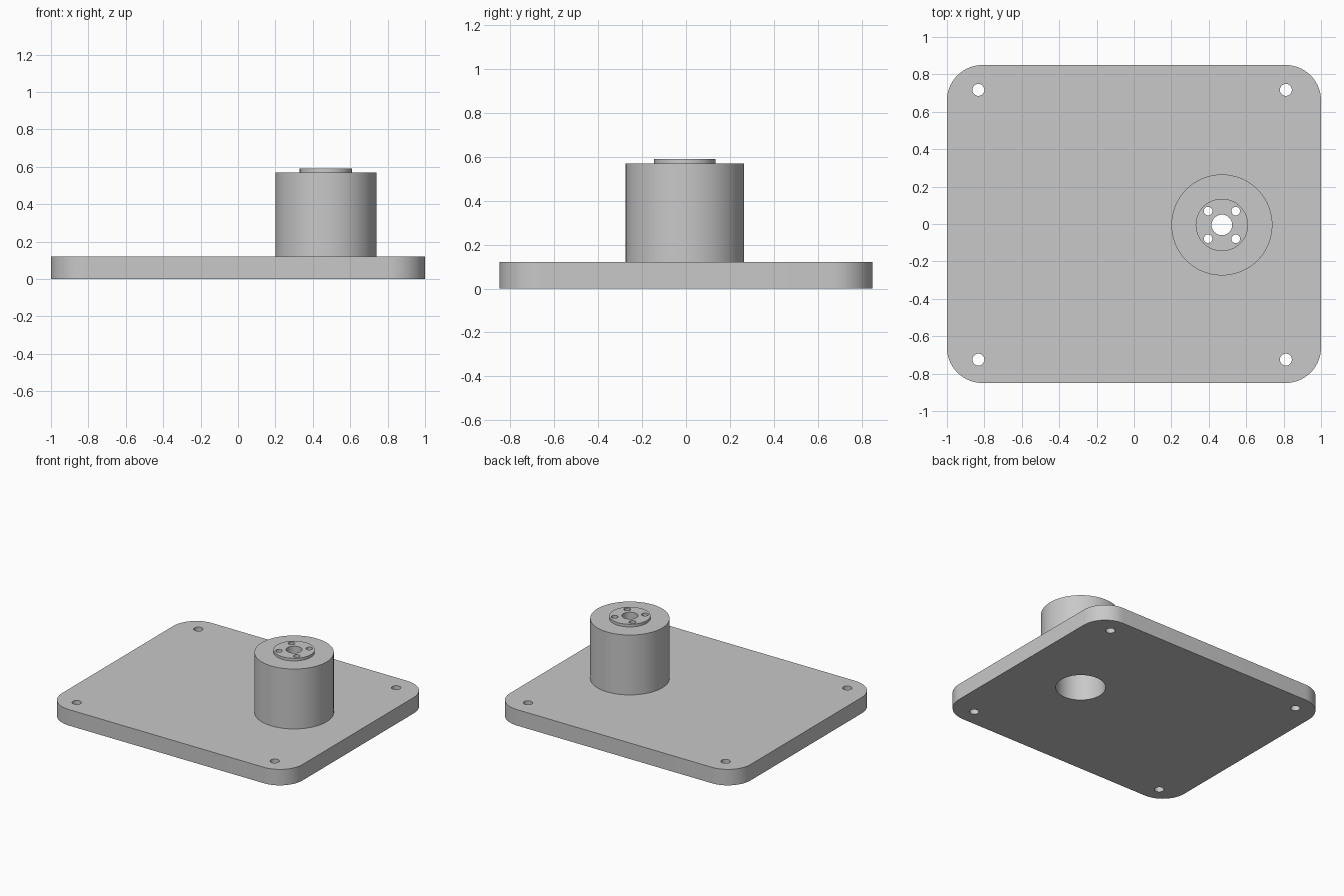
import bpy
import bmesh
import math

default = bpy.data.objects.get("Cube")
if default:
    bpy.data.objects.remove(default, do_unlink=True)

# Single grey material
grey = bpy.data.materials.new("machined grey")
grey.use_nodes = True
GREY = (0.58, 0.58, 0.58, 1)
grey.diffuse_color = GREY
grey.node_tree.nodes["Principled BSDF"].inputs["Base Color"].default_value = GREY

THICK, BOSS_TOP, RIM_TOP, ROOF = 0.12, 0.57, 0.59, 0.49
BX, BY = 0.47, -0.005


def prism(name, outline, z0, z1):
    """Extrude a closed outline from z0 up to z1."""
    bm = bmesh.new()
    base = bm.faces.new([bm.verts.new((x, y, z0)) for x, y in outline])
    top = bmesh.ops.extrude_face_region(bm, geom=[base])["geom"]
    verts = [v for v in top if isinstance(v, bmesh.types.BMVert)]
    bmesh.ops.translate(bm, verts=verts, vec=(0, 0, z1 - z0))
    bmesh.ops.recalc_face_normals(bm, faces=bm.faces)
    mesh = bpy.data.meshes.new(name)
    bm.to_mesh(mesh)
    bm.free()
    mesh.materials.append(grey)
    obj = bpy.data.objects.new(name, mesh)
    bpy.context.collection.objects.link(obj)
    return obj


def arc(x, y, r, start, sweep, n):
    return [(x + r * math.cos(start + sweep * i / n),
             y + r * math.sin(start + sweep * i / n)) for i in range(n + 1)]


def cylinder(name, x, y, r, z0, z1, n=48):
    return prism(name, arc(x, y, r, 0, math.tau, n)[:-1], z0, z1)


def combine(target, tool, operation):
    """Apply a boolean and discard the tool."""
    mod = target.modifiers.new(operation.title(), 'BOOLEAN')
    mod.operation, mod.solver, mod.object = operation, 'EXACT', tool
    bpy.context.view_layer.objects.active = target
    bpy.ops.object.modifier_apply(modifier=mod.name)
    bpy.data.objects.remove(tool, do_unlink=True)


# Base plate with rounded corners
W, D, R = 1.0, 0.85, 0.19
outline = []
for k, (sx, sy) in enumerate([(1, 1), (-1, 1), (-1, -1), (1, -1)]):
    outline += arc(sx * (W - R), sy * (D - R), R, k * math.pi / 2, math.pi / 2, 16)
body = prism("mounting_plate_with_boss", outline, 0, THICK)

# Round boss and raised rim on its top
combine(body, cylinder("boss", BX, BY, 0.27, THICK / 2, BOSS_TOP, 96), 'UNION')
combine(body, cylinder("rim", BX, BY, 0.14, BOSS_TOP - 0.03, RIM_TOP, 64), 'UNION')

# Wide bore from below, then the shaft hole through the roof
combine(body, cylinder("bore", BX, BY, 0.17, -0.1, ROOF, 64), 'DIFFERENCE')
combine(body, cylinder("shaft_hole", BX, BY, 0.055, 0.3, 0.7), 'DIFFERENCE')

# Four screw holes around the shaft and four in the plate corners
for sx in (-1, 1):
    for sy in (-1, 1):
        combine(body, cylinder("screw_hole", BX + sx * 0.074, BY + sy * 0.074,
                               0.023, 0.3, 0.7, 32), 'DIFFERENCE')
        combine(body, cylinder("corner_hole", -0.01 + sx * 0.822, -0.004 + sy * 0.721,
                               0.032, -0.1, 0.3, 32), 'DIFFERENCE')

bpy.ops.object.select_all(action='DESELECT')
body.select_set(True)
bpy.context.view_layer.objects.active = body
bpy.ops.object.shade_smooth_by_angle(angle=math.radians(30))
